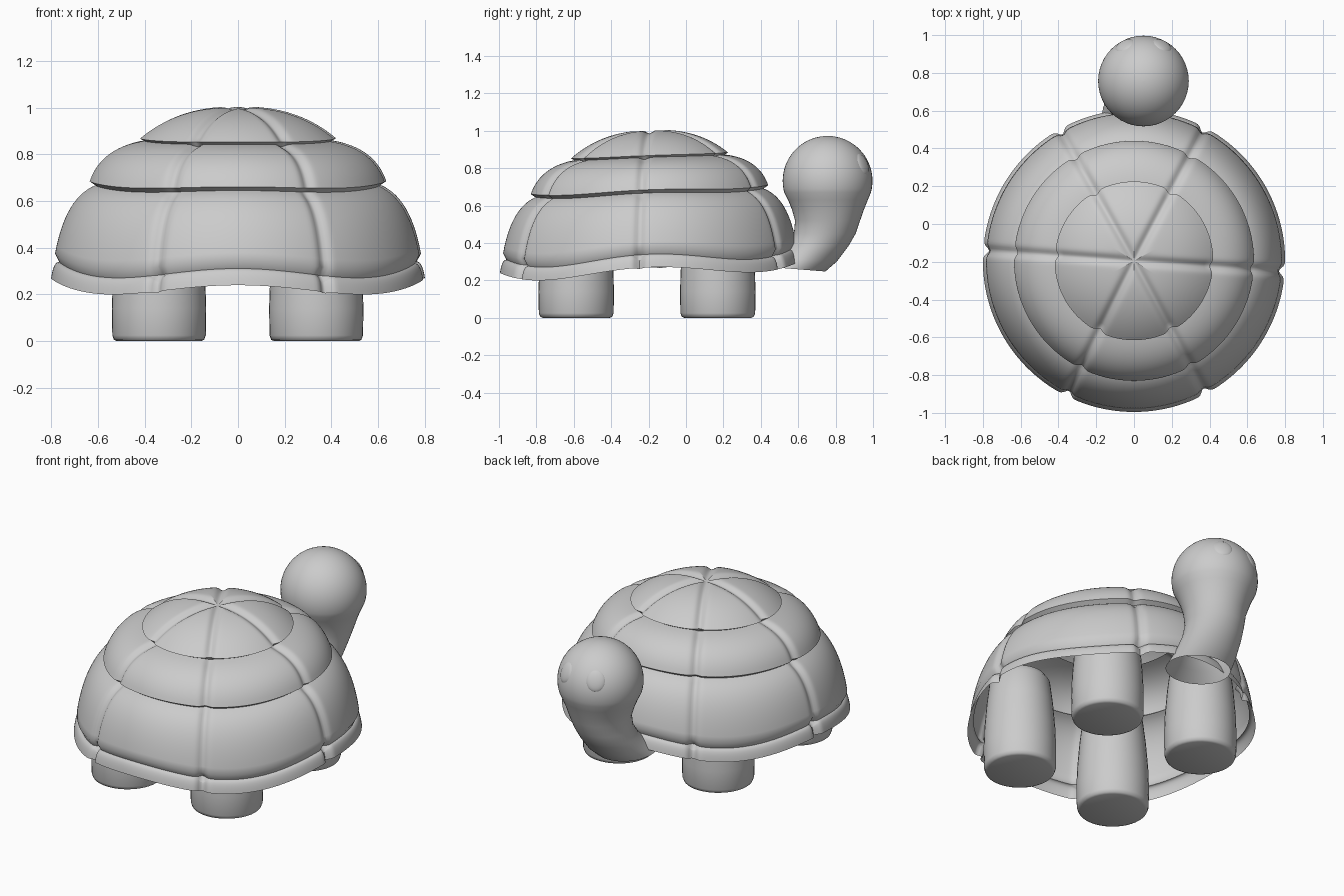
import bpy
import math
from mathutils import Vector

cube = bpy.data.objects.get("Cube")
if cube:
    bpy.data.objects.remove(cube, do_unlink=True)

# Single plain grey
grey = bpy.data.materials.new("plain_grey")
grey.use_nodes = True
COLOUR = (0.6, 0.6, 0.6, 1)
grey.diffuse_color = COLOUR
grey.node_tree.nodes["Principled BSDF"].inputs["Base Color"].default_value = COLOUR


def loft(name, rings, cap_first=False, cap_last=False, sharp=50):
    """Skin a list of equal closed rings of points."""
    n = len(rings[0])
    verts = [p for ring in rings for p in ring]
    faces = []
    for i in range(len(rings) - 1):
        for j in range(n):
            k = (j + 1) % n
            faces.append((i * n + j, i * n + k, (i + 1) * n + k, (i + 1) * n + j))
    if cap_first:
        faces.append(tuple(reversed(range(n))))
    if cap_last:
        faces.append(tuple(range(len(verts) - n, len(verts))))
    mesh = bpy.data.meshes.new(name)
    mesh.from_pydata(verts, [], faces)
    mesh.materials.append(grey)
    obj = bpy.data.objects.new(name, mesh)
    bpy.context.collection.objects.link(obj)
    smooth(obj, sharp)
    return obj


def smooth(obj, degrees):
    bpy.ops.object.select_all(action="DESELECT")
    obj.select_set(True)
    bpy.context.view_layer.objects.active = obj
    bpy.ops.object.shade_smooth_by_angle(angle=math.radians(degrees))


def circle(centre, radius, n, tilt=0.0):
    x, y, z = centre
    ring = []
    for j in range(n):
        a = 2 * math.pi * j / n
        ring.append((x + radius * math.cos(a), y + radius * math.sin(a),
                     z + tilt * radius * math.sin(a)))
    return ring


def arc(start, control, end, steps):
    """Quadratic curve of (radius, height) points."""
    out = []
    for i in range(steps + 1):
        t = i / steps
        out.append(tuple((1 - t) ** 2 * s + 2 * t * (1 - t) * c + t * t * e
                         for s, c, e in zip(start, control, end)))
    return out


# Shell: stepped dome, cut by six radial grooves, open underneath
SHELL_Y = -0.195
GROOVES = [math.radians(a) for a in (-4, 62, 119.5, 176, 243.5, 298.5)]
profile = (arc((0.42, 0.868), (0.25, 1.012), (0.004, 1.002), 18)[::-1]
           + arc((0.402, 0.858), (0.585, 0.83), (0.635, 0.685), 12)
           + arc((0.61, 0.668), (0.74, 0.615), (0.783, 0.375), 14)
           + arc((0.765, 0.34), (0.79, 0.34), (0.8, 0.27), 8))


def shell_ring(index, n=360):
    r, z = profile[index]
    before = profile[max(index - 1, 0)]
    after = profile[min(index + 1, len(profile) - 1)]
    # Outward direction blends from up at the crown to sideways at the rim
    lean = math.atan2(max(before[1] - after[1], 0.0), max(after[0] - before[0], 0.001))
    wave = 0.024 * min(1, (1 - min(z, 1)) / 0.63) ** 2
    depth = 0.018 + (0.014 if z < 0.36 else 0.0)
    ring = []
    for j in range(n):
        a = 2 * math.pi * j / n
        groove = 0.0
        for g in GROOVES:
            if math.cos(a - g) > 0:
                d = r * math.sin(a - g)
                groove = max(groove, math.exp(-(d / 0.024) ** 2))
        rr = max(r - depth * groove * math.sin(lean), 0.002)
        y = rr * math.sin(a)
        zz = z - depth * groove * math.cos(lean)
        zz += 0.038 * y + wave * (math.cos(4 * a) - 1)
        ring.append((rr * math.cos(a), SHELL_Y + y, zz))
    return ring


loft("shell", [shell_ring(i) for i in range(len(profile))][::-1], cap_last=True, sharp=60)

# Legs: tapering posts with a rounded lower edge
LEG = [(0.18, 0.0), (0.193, 0.006), (0.2, 0.025), (0.202, 0.14), (0.198, 0.26),
       (0.185, 0.42), (0.168, 0.56), (0.14, 0.6)]
for end, y in (("front", 0.17), ("rear", -0.587)):
    for side, x in (("left", -0.338), ("right", 0.335)):
        loft(f"{end}_{side}_leg", [circle((x, y, z), r, 40) for r, z in LEG],
             cap_first=True, cap_last=True)

# Neck and head: one smooth skin, open where the neck meets the body
HEAD = Vector((0.05, 0.757, 0.732))
R = 0.24
rings = [circle((0.01, 0.565, 0.262), 0.18, 48, -0.08),
         circle((0.02, 0.635, 0.31), 0.172, 48, -0.05),
         circle((0.03, 0.705, 0.385), 0.165, 48),
         circle((0.04, 0.742, 0.45), 0.165, 48),
         circle((0.05, 0.757, 0.52), 0.174, 48),
         circle((0.05, 0.759, 0.58), 0.193, 48),
         circle((0.05, 0.759, 0.63), 0.213, 48)]
for step in range(22):
    a = math.radians(-15 + step * 104 / 21)
    rings.append(circle((HEAD.x, HEAD.y, HEAD.z + R * math.sin(a)), R * math.cos(a), 48))
loft("neck_and_head", rings, cap_last=True)

# Eyes: flattened domes set on the head
for side, s in (("left", -1), ("right", 1)):
    out = Vector((s * 0.103, 0.195, 0.092)).normalized()
    bpy.ops.mesh.primitive_uv_sphere_add(segments=32, ring_count=16, radius=1,
                                         location=HEAD + out * 0.226)
    eye = bpy.context.object
    eye.name = f"{side}_eye"
    eye.rotation_euler = out.to_track_quat("Z", "Y").to_euler()
    eye.scale = (0.056, 0.063, 0.021)
    eye.data.materials.append(grey)
    smooth(eye, 60)
